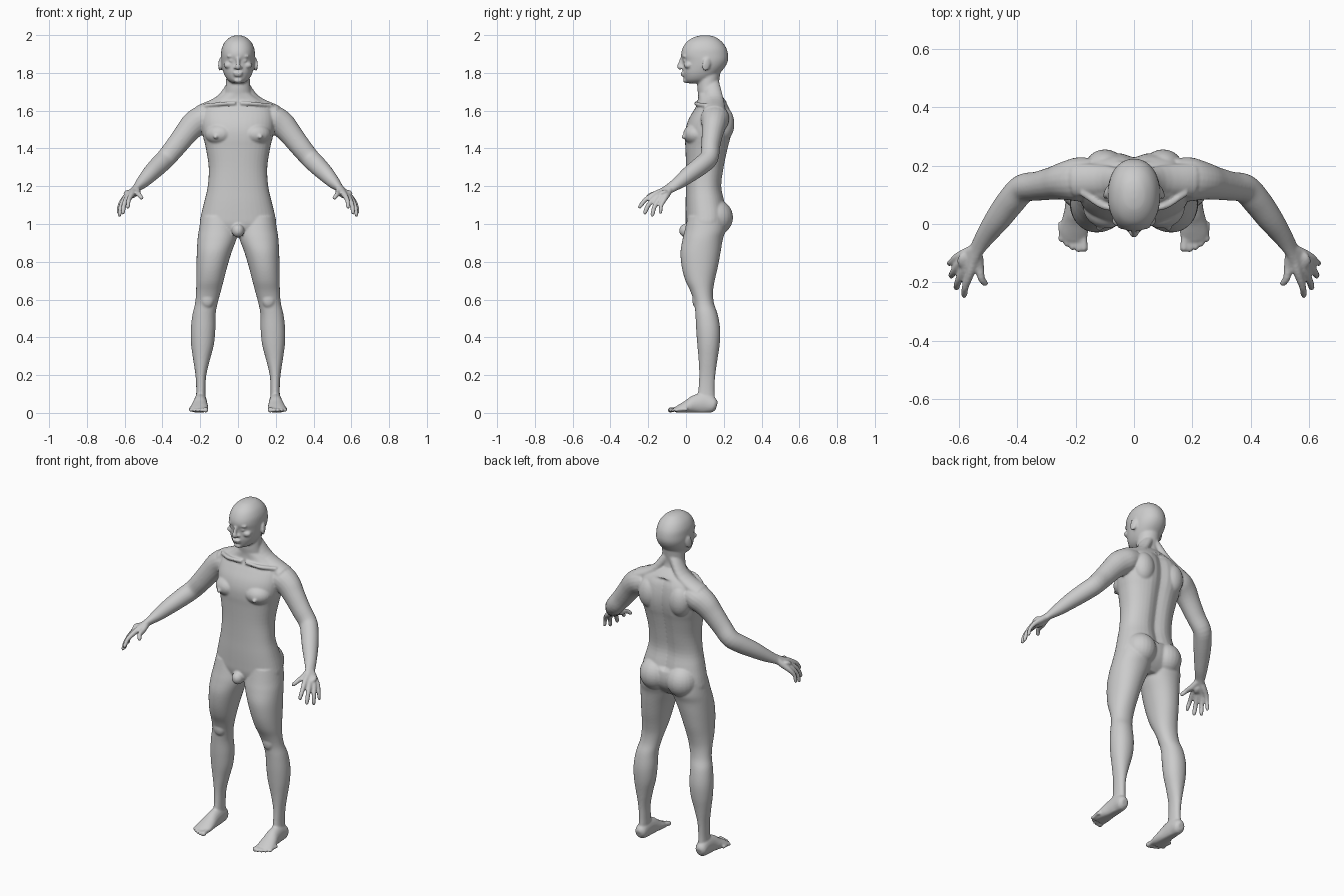
import bpy, bmesh, math
from mathutils import Vector, Matrix

bm = bmesh.new()   # right half of the figure, mirrored and fused at the end


def resample(rows, sub=4):
    """Catmull-Rom interpolation through rows of numbers."""
    p = [Vector(r) for r in rows]
    p = [2 * p[0] - p[1]] + p + [2 * p[-1] - p[-2]]
    out = []
    for i in range(1, len(p) - 2):
        a, b, c, d = p[i - 1:i + 3]
        for k in range(sub):
            t = k / sub
            out.append(0.5 * (2 * b + (c - a) * t + (2 * a - 5 * b + 4 * c - d) * t * t
                              + (3 * b - a - 3 * c + d) * t ** 3))
    return out + [p[-2]]


def skin(rings):
    """Close a list of point rings into a capped solid."""
    vs = [[bm.verts.new(c) for c in r] for r in rings]
    for a, b in zip(vs, vs[1:]):
        for i in range(len(a)):
            j = (i + 1) % len(a)
            bm.faces.new((a[i], a[j], b[j], b[i]))
    bm.faces.new(vs[0][::-1])
    bm.faces.new(vs[-1])
    return [v for r in vs for v in r]


def oval(n=28, e=1.0):
    f = lambda v: math.copysign(abs(v) ** e, v)
    return [(f(math.cos(2 * math.pi * i / n)), f(math.sin(2 * math.pi * i / n))) for i in range(n)]


def stack(rows, e=1.0):
    """Horizontal sections: z, x min, x max, y front, y back."""
    return skin([[((x0 + x1) / 2 + c * (x1 - x0) / 2, (y0 + y1) / 2 + s * (y1 - y0) / 2, z)
                  for c, s in oval(40, e)] for z, x0, x1, y0, y1 in resample(rows)])


def centred(rows, e=1.0):
    return stack([(z, -w, w, f, b) for z, w, f, b in rows], e)


def tube(rows, hint=(0, 1, 0), n=20):
    """Sections along a path: x, y, z, radius across, radius along hint."""
    rs = resample(rows)
    pts = [Vector(r[:3]) for r in rs]
    rings = []
    for i, r in enumerate(rs):
        t = (pts[min(i + 1, len(pts) - 1)] - pts[max(i - 1, 0)]).normalized()
        a = t.cross(Vector(hint)).normalized()
        b = a.cross(t)
        rings.append([pts[i] + a * c * r[3] + b * s * r[4] for c, s in oval(n)])
    return skin(rings)


def blob(loc, size, rx=0, rz=0):
    m = (Matrix.Translation(loc) @ Matrix.Rotation(rz, 4, 'Z') @ Matrix.Rotation(rx, 4, 'X')
         @ Matrix.Diagonal((*size, 1)))
    bmesh.ops.create_uvsphere(bm, u_segments=24, v_segments=16, radius=1, matrix=m)


# torso, with a groove along the spine
torso = centred([(1.69, .07, .064, .178), (1.66, .115, .064, .205), (1.63, .165, .058, .225),
                 (1.60, .188, .04, .238), (1.55, .195, .012, .247), (1.50, .192, -.003, .247),
                 (1.45, .182, -.006, .239), (1.40, .17, -.003, .226), (1.30, .155, .0, .205),
                 (1.20, .16, .0, .192), (1.12, .178, -.002, .208), (1.05, .195, -.002, .222),
                 (1.0, .202, .0, .215), (.96, .18, .012, .19), (.93, .1, .04, .16)], .85)
for v in torso:
    if v.co.y > .14 and 1.1 < v.co.z < 1.64:
        v.co.y -= .02 * math.exp(-(v.co.x / .035) ** 2)
blob((.095, .06, 1.475), (.08, .075, .06))             # chest
blob((.118, -.012, 1.462), (.012, .012, .012))
blob((.1, .2, 1.53), (.065, .056, .09))                # shoulder blade
blob((.088, .155, 1.035), (.09, .094, .095))           # buttock
blob((0, .0, .965), (.033, .036, .036))                # groin
tube([(.02, .135, 1.75, .03, .04), (.09, .15, 1.655, .03, .05),
      (.2, .15, 1.59, .04, .06)])                      # neck-to-shoulder muscle
tube([(.012, .055, 1.64, .01, .01), (.1, .06, 1.635, .01, .012),
      (.18, .11, 1.625, .012, .012)])                  # collarbone

# neck and head
centred([(1.82, .06, .06, .185), (1.76, .063, .06, .176), (1.72, .066, .06, .172),
         (1.68, .075, .064, .18), (1.64, .09, .06, .2)])
centred([(1.999, .012, .085, .12), (1.99, .04, .045, .155), (1.965, .069, .005, .19),
         (1.93, .086, -.018, .214), (1.895, .09, -.026, .223), (1.865, .09, -.018, .222),
         (1.835, .086, -.016, .209), (1.805, .078, -.017, .185), (1.78, .067, -.012, .16),
         (1.76, .052, -.006, .14), (1.745, .03, .008, .11)], .93)
tube([(0, -.02, 1.88, .009, .01), (0, -.029, 1.85, .01, .012),
      (0, -.034, 1.832, .015, .013), (0, -.026, 1.82, .012, .008)])   # nose
blob((.014, -.02, 1.828), (.01, .012, .008))           # nostril
blob((.034, -.006, 1.888), (.026, .013, .009))         # brow
blob((.034, -.0, 1.865), (.015, .016, .011))           # eye
blob((.05, .012, 1.84), (.026, .022, .018))            # cheek
blob((.008, -.019, 1.799), (.018, .011, .006))         # upper lip
blob((.005, -.017, 1.787), (.017, .011, .006))         # lower lip
blob((0, -.002, 1.76), (.022, .014, .013))             # chin
blob((.094, .108, 1.845), (.009, .022, .036), -.25, .3)  # ear

# arm
tube([(.14, .155, 1.575, .06, .07), (.19, .153, 1.555, .072, .076), (.235, .148, 1.525, .07, .066),
      (.275, .14, 1.48, .062, .057), (.33, .13, 1.41, .056, .05), (.38, .122, 1.35, .052, .049),
      (.42, .08, 1.31, .05, .049), (.465, .02, 1.265, .044, .045), (.505, -.035, 1.222, .034, .036),
      (.535, -.08, 1.192, .022, .03), (.555, -.115, 1.17, .016, .03)])

# fingers run from the wrist through the knuckles; the palm fuses between them
for knuckle, tip, r in [((.562, -.168, 1.157), (.585, -.252, 1.085), .0125),
                        ((.583, -.157, 1.143), (.612, -.224, 1.053), .013),
                        ((.600, -.138, 1.134), (.630, -.182, 1.04), .0125),
                        ((.608, -.114, 1.130), (.637, -.137, 1.053), .011),
                        ((.530, -.145, 1.163), (.508, -.212, 1.135), .013)]:
    k, t, w = Vector(knuckle), Vector(tip), Vector((.54, -.085, 1.188))
    mid = k.lerp(t, .5) + Vector((.005, -.006, .006))
    tube([(*w, .02, .02), (*w.lerp(k, .55), .018, .018), (*k, r * 1.25, r * 1.25),
          (*mid, r, r), (*k.lerp(t, .9), r * .85, r * .85), (*t, r * .4, r * .4)], n=12)
blob((.572, -.125, 1.158), (.035, .035, .017), .5, -.5)  # palm

# leg
stack([(1.04, .01, .195, .01, .21), (.97, .002, .207, -.006, .21), (.92, .008, .214, -.018, .195),
       (.85, .034, .218, -.029, .183), (.77, .058, .22, -.022, .168), (.70, .076, .221, -.003, .152),
       (.64, .092, .222, .025, .143), (.58, .108, .227, .044, .148), (.52, .119, .241, .05, .168),
       (.44, .12, .25, .054, .181), (.36, .128, .248, .06, .178), (.28, .149, .237, .067, .166),
       (.20, .168, .225, .07, .155), (.13, .172, .221, .066, .151), (.08, .172, .222, .06, .153),
       (.03, .176, .222, .06, .155)], .95)
blob((.162, .055, .6), (.035, .022, .045))             # kneecap

# foot and toes, flattened on the ground
foot = tube([(.2, .162, .035, .018, .022), (.2, .145, .04, .033, .04), (.199, .1, .05, .035, .055),
             (.2, .05, .045, .038, .05), (.203, .01, .033, .045, .036), (.206, -.03, .022, .049, .024),
             (.207, -.058, .016, .04, .014)], (0, 0, 1))
for i, (tip, r) in enumerate([(-.095, .015), (-.097, .0105), (-.09, .0105), (-.078, .01), (-.062, .01)]):
    x = .172 + .0195 * i
    foot += tube([(x + .002, tip + .07, .02, r, r), (x, tip + .03, .018, r * .85, r * .85),
                  (x, tip + .01, .014, r, r * .95), (x, tip, .012, r * .5, r * .5)], (0, 0, 1), 12)
for v in foot:
    v.co.z = max(v.co.z, .002)

# fuse everything into one smooth skin
mesh = bpy.data.meshes.new("body")
bmesh.ops.recalc_face_normals(bm, faces=bm.faces)
bm.to_mesh(mesh)
bm.free()
body = bpy.data.objects.new("body", mesh)
bpy.context.collection.objects.link(body)
body.modifiers.new("mirror", 'MIRROR').use_mirror_merge = False
remesh = body.modifiers.new("fuse", 'REMESH')
remesh.mode = 'VOXEL'
remesh.voxel_size = .0055
remesh.use_smooth_shade = True
smooth = body.modifiers.new("soften", 'SMOOTH')
smooth.factor = .5
smooth.iterations = 5
bpy.context.view_layer.objects.active = body
body.select_set(True)
bpy.ops.object.convert(target='MESH')
bpy.ops.object.shade_smooth()
